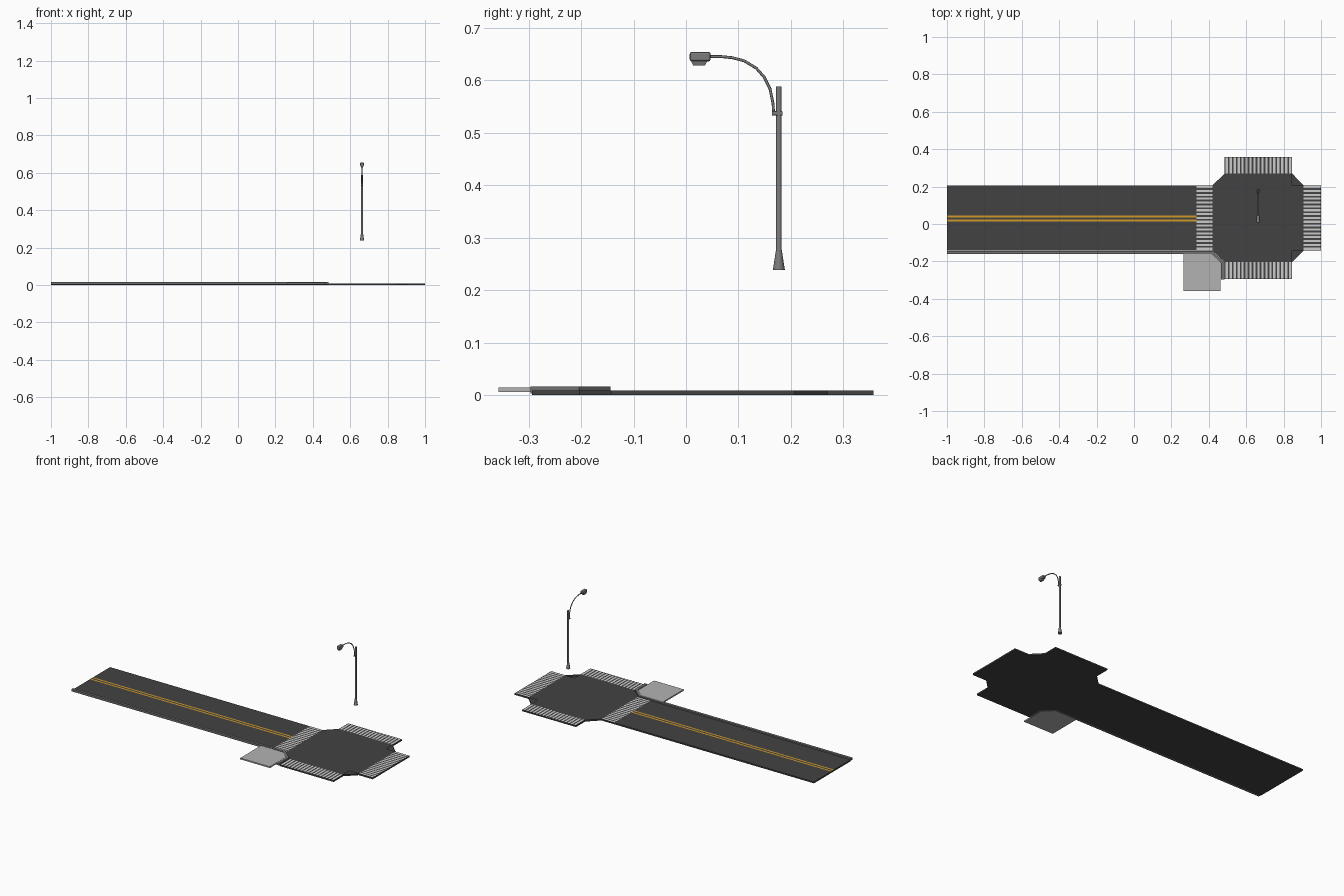
import bpy, bmesh, math
from mathutils import Vector

if "Cube" in bpy.data.objects:
    bpy.data.objects.remove(bpy.data.objects["Cube"])


def mat(name, r, g, b):
    m = bpy.data.materials.new(name)
    m.diffuse_color = (r, g, b, 1)
    m.use_nodes = True
    m.node_tree.nodes["Principled BSDF"].inputs["Base Color"].default_value = m.diffuse_color
    return m


ASPHALT = mat("asphalt", 0.055, 0.055, 0.055)
KERB = mat("kerb_stone", 0.16, 0.16, 0.16)
PAVING = mat("paving", 0.45, 0.45, 0.45)
WHITE = mat("white_paint", 0.55, 0.55, 0.55)
YELLOW = mat("yellow_paint", 0.65, 0.33, 0.02)
METAL = mat("lamp_metal", 0.2, 0.2, 0.2)


def finish(name, bm, material):
    me = bpy.data.meshes.new(name)
    bm.to_mesh(me)
    bm.free()
    ob = bpy.data.objects.new(name, me)
    bpy.context.collection.objects.link(ob)
    if material:
        me.materials.append(material)
    return ob


def slab(name, outline, z0, z1, material, top=None):
    """Counter-clockwise outline extruded z0..z1; top may replace the upper face."""
    bm = bmesh.new()
    lo = [bm.verts.new((x, y, z0)) for x, y in outline]
    hi = [bm.verts.new((x, y, z1)) for x, y in outline]
    n = len(lo)
    for i in range(n):
        j = (i + 1) % n
        bm.faces.new((lo[i], lo[j], hi[j], hi[i]))
    bm.faces.new(lo[::-1])
    bm.faces.new([bm.verts.new((x, y, z1)) for x, y in top] if top else hi)
    bmesh.ops.remove_doubles(bm, verts=bm.verts[:], dist=1e-5)
    return finish(name, bm, material)


def paint(name, rects, z, material):
    bm = bmesh.new()
    for x0, x1, y0, y1 in rects:
        bm.faces.new([bm.verts.new(p) for p in
                      ((x0, y0, z), (x1, y0, z), (x1, y1, z), (x0, y1, z))])
    return finish(name, bm, material)


def lathe(name, profile, cx, cy, sides, material):
    """Stack of rings (radius, z) with closed ends."""
    bm = bmesh.new()
    rings = [[bm.verts.new((cx + r * math.cos(2 * math.pi * i / sides),
                            cy + r * math.sin(2 * math.pi * i / sides), z))
              for i in range(sides)] for r, z in profile]
    for a, b in zip(rings, rings[1:]):
        for i in range(sides):
            j = (i + 1) % sides
            bm.faces.new((a[i], a[j], b[j], b[i]))
    bm.faces.new(rings[0][::-1])
    bm.faces.new(rings[-1])
    return finish(name, bm, material)


# Key plan lines of the road
ROAD_END = 0.335
XL, XR, YB, YT = 0.42, 0.907, -0.203, 0.27       # crossing octagon
AX0, AX1, AY0, AY1 = 0.485, 0.845, -0.143, 0.207  # crosswalk arms
TIP_B, TIP_T = -0.294, 0.357
H = 0.009

# Straight road
slab("straight_road", [(-1, AY0), (ROAD_END, AY0), (ROAD_END, AY1), (-1, AY1)],
     0, H, ASPHALT)

# Crossing with four arms; the two right-hand corners are open on top
outline = [(ROAD_END, AY0), (XL, AY0), (AX0, YB), (AX0, TIP_B), (AX1, TIP_B), (AX1, YB),
           (XR, AY0), (1, AY0), (1, AY1), (XR, AY1), (AX1, YT), (AX1, TIP_T),
           (AX0, TIP_T), (AX0, YT), (XL, AY1), (ROAD_END, AY1)]
top = outline[:6] + [(AX1, AY0)] + outline[6:10] + [(AX1, AY1)] + outline[10:]
slab("crossing", outline, 0, H, ASPHALT, top)

# Zebra stripes on the four arms
N = 17
zebra = []
for k in range(N):
    f0, f1 = (k + 0.25) / N, (k + 0.8) / N
    ya, yb = AY0 + (AY1 - AY0) * f0, AY0 + (AY1 - AY0) * f1
    xa, xb = AX0 + (AX1 - AX0) * f0, AX0 + (AX1 - AX0) * f1
    zebra += [(ROAD_END, XL, ya, yb), (XR, 1, ya, yb),
              (xa, xb, TIP_B, YB), (xa, xb, YT, TIP_T)]
paint("zebra_stripes", zebra, H + 0.0005, WHITE)

# Double centre line
paint("centre_lines", [(-1, ROAD_END, 0.035, 0.045), (-1, ROAD_END, 0.014, 0.024)],
      H + 0.0005, YELLOW)

# Kerb following the near side and turning the corner
slab("kerb", [(-1, -0.160), (0.413, -0.160), (0.466, -0.211), (0.466, -0.296),
              (0.483, -0.296), (0.483, -0.204), (0.420, -0.144), (-1, -0.144)],
     0.003, 0.016, KERB)

# Pavement tile beside the kerb
slab("pavement_tile", [(0.265, -0.357), (0.463, -0.357), (0.463, -0.208),
                       (0.413, -0.160), (0.265, -0.160)], 0.006, 0.014, PAVING)

# Street lamp
LX, LY = 0.663, 0.177
pole = lathe("lamp_pole", [(0.0115, 0.238), (0.0065, 0.270), (0.0055, 0.276),
                           (0.0055, 0.588)], LX, LY, 16, METAL)


def box(name, size, centre, bevel, material):
    bm = bmesh.new()
    bmesh.ops.create_cube(bm, size=1)
    for v in bm.verts:
        v.co = Vector([c * s for c, s in zip(v.co, size)]) + Vector(centre)
    if bevel:
        bmesh.ops.bevel(bm, geom=bm.edges[:], offset=bevel, segments=2,
                        profile=0.5, affect='EDGES')
    return finish(name, bm, material)


# Clamp holding the arm
box("lamp_clamp", (0.010, 0.020, 0.008), (LX, LY - 0.003, 0.537), 0.001, METAL)

# Curved arm
path = [(0.167, 0.533), (0.166, 0.555), (0.160, 0.584), (0.149, 0.606), (0.134, 0.623),
        (0.111, 0.637), (0.088, 0.643), (0.068, 0.645), (0.044, 0.645)]
cu = bpy.data.curves.new("lamp_arm", 'CURVE')
cu.dimensions = '3D'
cu.bevel_depth = 0.0027
cu.bevel_resolution = 2
cu.use_fill_caps = True
sp = cu.splines.new('POLY')
sp.points.add(len(path) - 1)
for p, (y, z) in zip(sp.points, path):
    p.co = (LX, y, z, 1)
cu.materials.append(METAL)
arm = bpy.data.objects.new("lamp_arm", cu)
bpy.context.collection.objects.link(arm)

# Lamp head with a tapered lens below
box("lamp_head", (0.020, 0.040, 0.018), (LX, 0.027, 0.645), 0.004, METAL)
bm = bmesh.new()
bmesh.ops.create_cube(bm, size=1)
for v in bm.verts:
    t = 1.0 if v.co.z > 0 else 0.7
    v.co = (LX + v.co.x * 0.016 * t, 0.025 + v.co.y * 0.032 * t, 0.633 + v.co.z * 0.010)
finish("lamp_lens", bm, METAL)

# Smooth the round pole
bpy.ops.object.select_all(action='DESELECT')
pole.select_set(True)
bpy.context.view_layer.objects.active = pole
bpy.ops.object.shade_smooth_by_angle(angle=math.radians(35))
